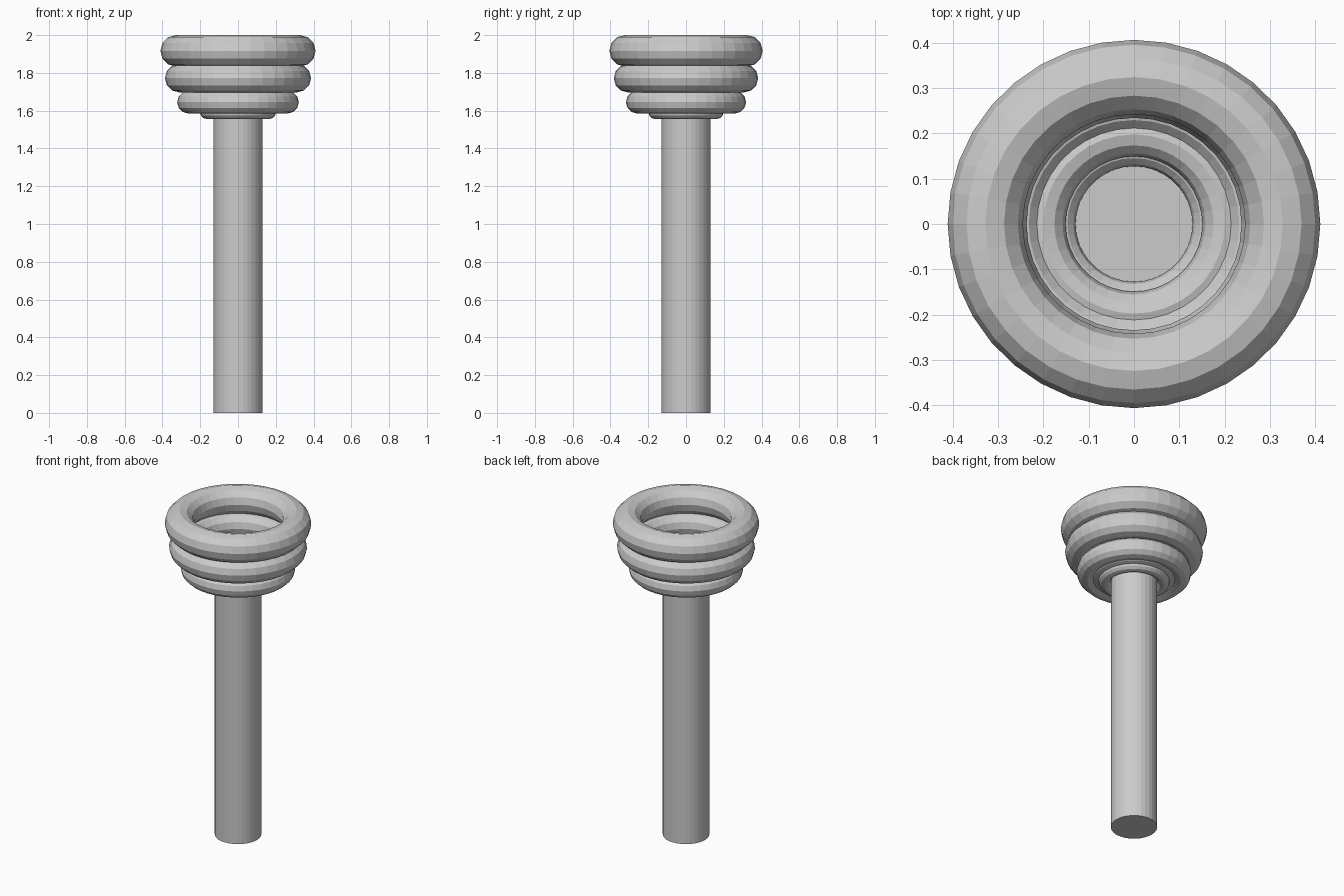
import bpy

if "Cube" in bpy.data.objects:
    bpy.data.objects.remove(bpy.data.objects["Cube"])


def ring(name, major, minor, z):
    # stacked bowl ring, twelve-sided section
    bpy.ops.mesh.primitive_torus_add(
        major_radius=major, minor_radius=minor,
        major_segments=36, minor_segments=12, location=(0, 0, z))
    ob = bpy.context.object
    ob.name = name
    ob.scale = (1, 0.988, 1)
    return ob


# upright handle
bpy.ops.mesh.primitive_cylinder_add(vertices=32, radius=0.13, depth=1.58,
                                    location=(0, 0, 0.79))
bpy.context.object.name = "handle"

# bowl: rings from rim down to the collar around the handle
for name, major, minor, z in [
    ("rim_ring", 0.328, 0.083, 1.917),
    ("upper_ring", 0.312, 0.075, 1.772),
    ("middle_ring", 0.262, 0.060, 1.645),
    ("lower_ring", 0.200, 0.049, 1.634),
    ("collar_ring", 0.165, 0.036, 1.592),
]:
    ring(name, major, minor, z)
